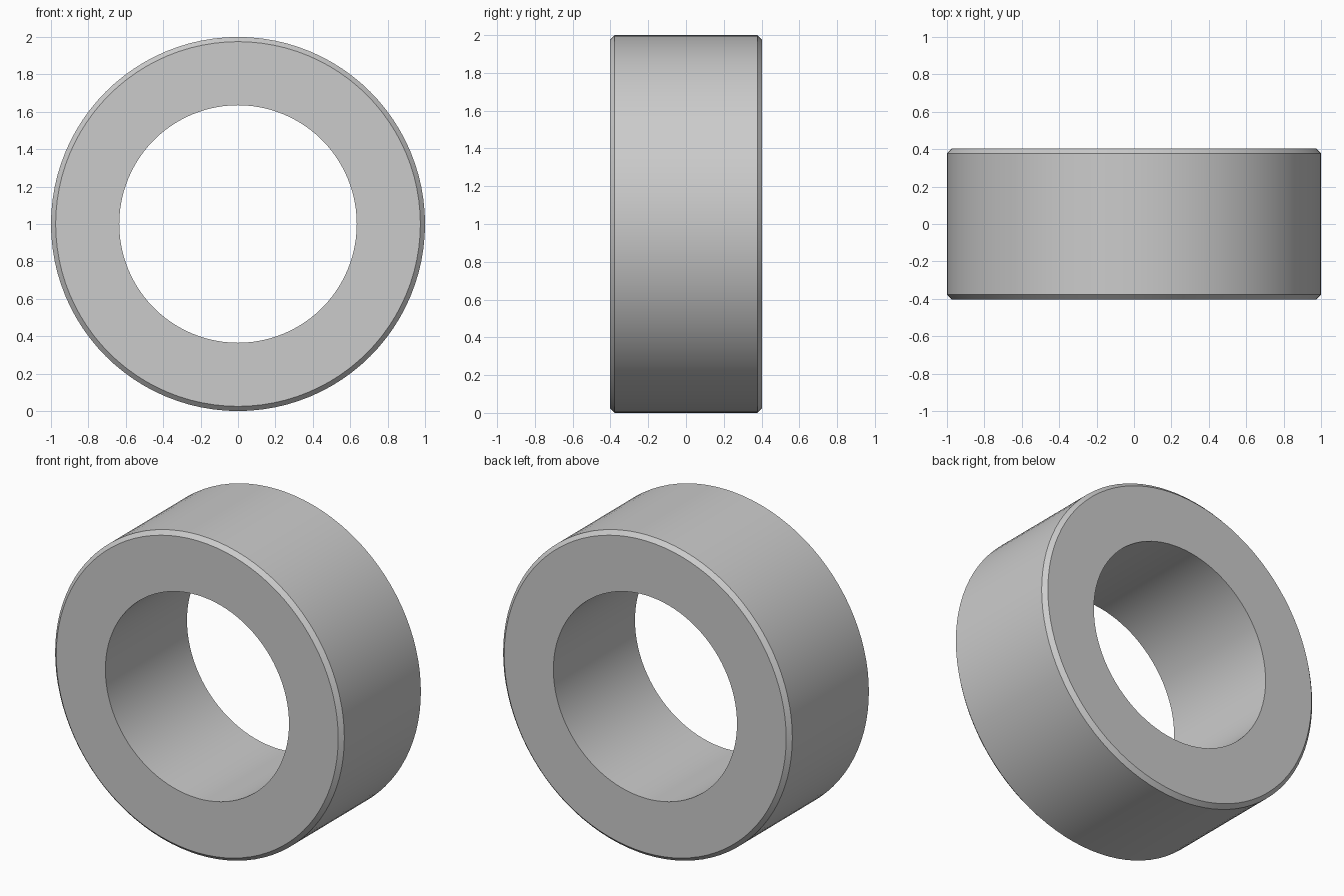
import bpy, bmesh
from math import tau
from mathutils import Matrix, Vector

if "Cube" in bpy.data.objects:
    bpy.data.objects.remove(bpy.data.objects["Cube"])

OUTER, INNER, HALF, CHAMFER, SIDES = 1.0, 0.635, 0.403, 0.025, 96

# Ring cross-section as (radius, y): chamfered outside edges, sharp bore
profile = [(INNER, -HALF), (OUTER - CHAMFER, -HALF), (OUTER, -HALF + CHAMFER),
           (OUTER, HALF - CHAMFER), (OUTER - CHAMFER, HALF), (INNER, HALF)]

# Revolve the cross-section around the y axis
bm = bmesh.new()
rings = []
for i in range(SIDES):
    turn = Matrix.Rotation(tau * i / SIDES, 3, 'Y')
    rings.append([bm.verts.new(turn @ Vector((r, y, 0))) for r, y in profile])
for i in range(SIDES):
    a, b = rings[i], rings[(i + 1) % SIDES]
    for j in range(len(profile)):
        k = (j + 1) % len(profile)
        bm.faces.new((a[j], a[k], b[k], b[j]))
bmesh.ops.recalc_face_normals(bm, faces=bm.faces)

mesh = bpy.data.meshes.new("ring")
bm.to_mesh(mesh)
bm.free()
ring = bpy.data.objects.new("ring", mesh)
ring.location.z = OUTER
bpy.context.collection.objects.link(ring)

# Smooth round walls, crisp chamfer edges
bpy.context.view_layer.objects.active = ring
ring.select_set(True)
bpy.ops.object.shade_smooth_by_angle(angle=0.5)
